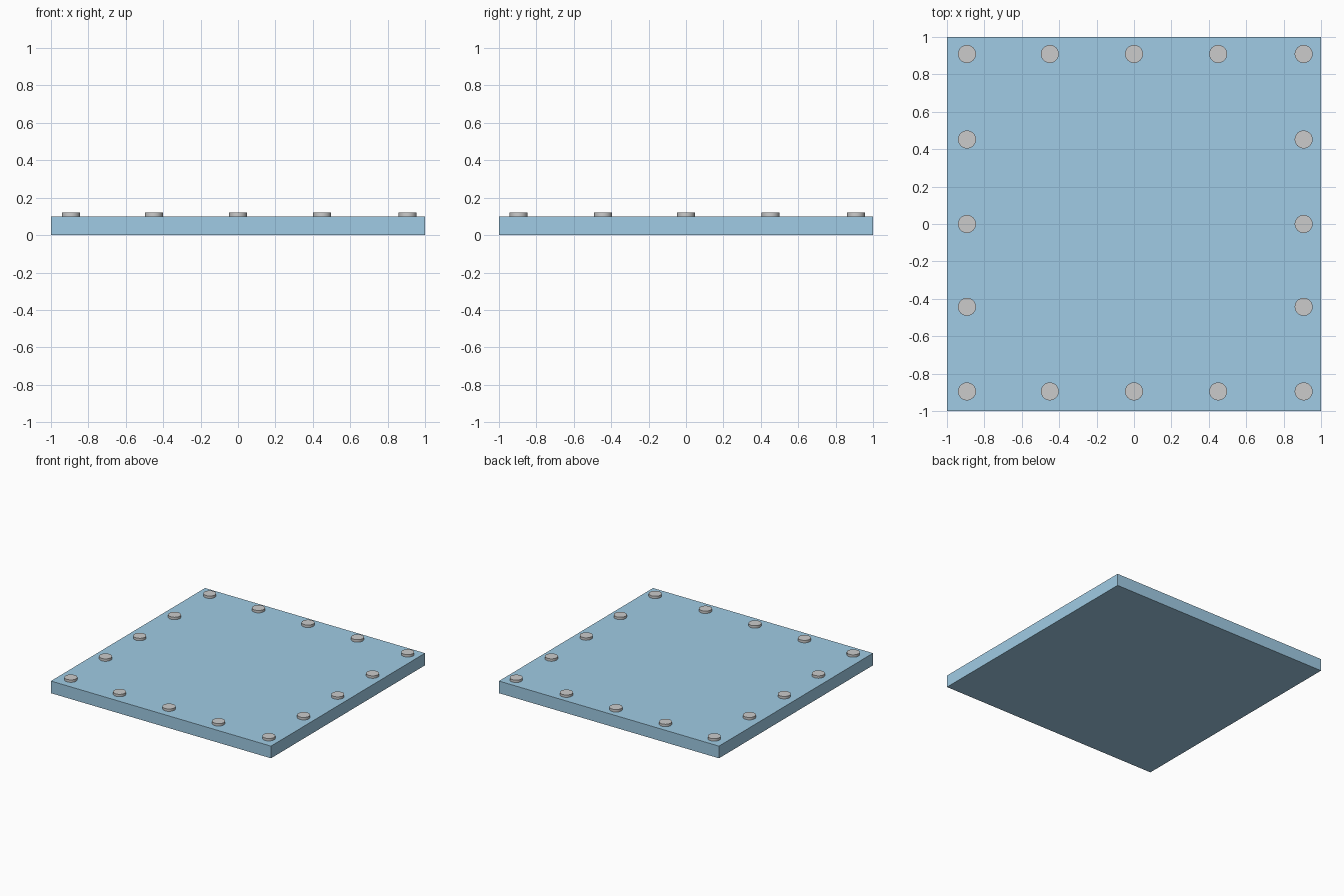
import bpy

if "Cube" in bpy.data.objects:
    bpy.data.objects.remove(bpy.data.objects["Cube"])

PLATE_H = 0.10
RIVET_R = 0.048
RIVET_TOP = 0.12
SINK = 0.01

# Flat square panel
bpy.ops.mesh.primitive_cube_add(size=1, location=(0, 0, PLATE_H / 2))
panel = bpy.context.object
panel.name = "panel"
panel.scale = (2, 2, PLATE_H)
bpy.ops.object.transform_apply(location=False, rotation=False, scale=True)
blue = bpy.data.materials.new("panel_blue")
blue.diffuse_color = (0.35, 0.6, 0.78, 1)
blue.use_nodes = True
blue.node_tree.nodes["Principled BSDF"].inputs["Base Color"].default_value = blue.diffuse_color
panel.data.materials.append(blue)

# Rivets around the border of a 5 x 5 layout
xs = [-0.893, -0.45, 0.0, 0.45, 0.907]
ys = [-0.895, -0.443, 0.0, 0.452, 0.909]
height = RIVET_TOP - PLATE_H + SINK
for i, x in enumerate(xs):
    for j, y in enumerate(ys):
        if i in (0, 4) or j in (0, 4):
            bpy.ops.mesh.primitive_cylinder_add(
                vertices=32, radius=RIVET_R, depth=height,
                location=(x, y, RIVET_TOP - height / 2))
            rivet = bpy.context.object
            rivet.name = f"rivet_{i}_{j}"
            bpy.ops.object.shade_smooth_by_angle()
